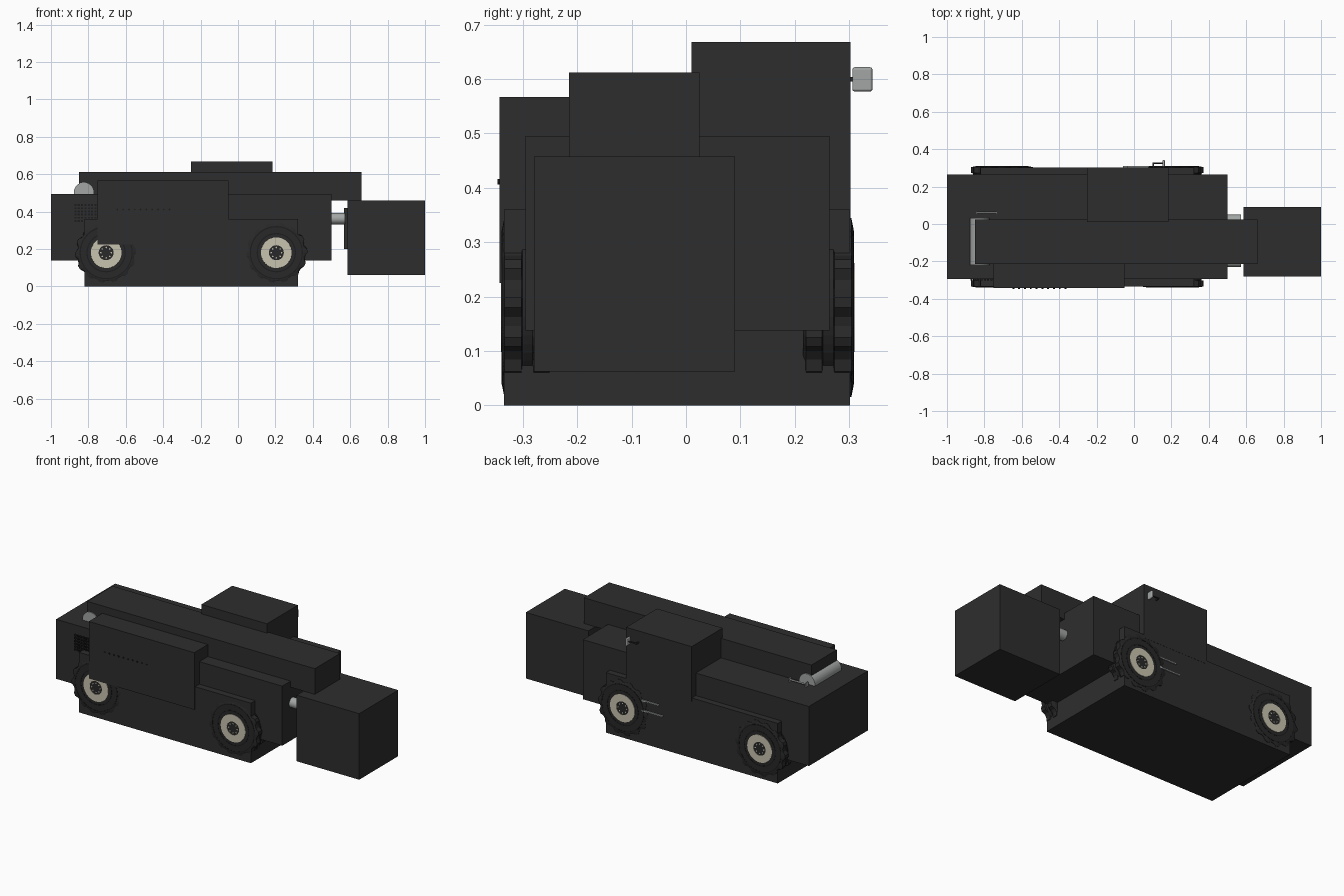
import bpy, bmesh, math
from mathutils import Matrix

if "Cube" in bpy.data.objects:
    bpy.data.objects.remove(bpy.data.objects["Cube"])


def material(name, rgb):
    m = bpy.data.materials.new(name)
    m.diffuse_color = (*rgb, 1)
    m.use_nodes = True
    m.node_tree.nodes["Principled BSDF"].inputs["Base Color"].default_value = m.diffuse_color
    return m


DARK = material("charcoal paint", (0.027, 0.027, 0.027))
TYRE = material("tyre rubber", (0.021, 0.021, 0.021))
BLACK = material("vent black", (0.012, 0.012, 0.013))
BEIGE = material("rim beige", (0.58, 0.55, 0.43))
GREY = material("steel grey", (0.36, 0.38, 0.37))


def finish(name, bm, mat):
    bmesh.ops.recalc_face_normals(bm, faces=bm.faces)
    me = bpy.data.meshes.new(name)
    bm.to_mesh(me)
    bm.free()
    me.materials.append(mat)
    ob = bpy.data.objects.new(name, me)
    bpy.context.collection.objects.link(ob)
    return ob


def box(name, x, y, z, mat=DARK, bevel=0):
    bm = bmesh.new()
    bmesh.ops.create_cube(bm, size=1)
    for v in bm.verts:
        v.co = [(a + b) / 2 + c * (b - a) for c, (a, b) in zip(v.co, (x, y, z))]
    ob = finish(name, bm, mat)
    if bevel:
        mod = ob.modifiers.new("round", 'BEVEL')
        mod.width, mod.segments = bevel, 3
    return ob


def cylinder(name, axis, a, b, u, v, r, mat, sides=32):
    # Runs from a to b along the axis; u, v place it on the other two axes
    bm = bmesh.new()
    bmesh.ops.create_cone(bm, cap_ends=True, segments=sides, radius1=r, radius2=r, depth=b - a)
    mid = (a + b) / 2
    if axis == 'x':
        m = Matrix.Translation((mid, u, v)) @ Matrix.Rotation(math.pi / 2, 4, 'Y')
    else:
        m = Matrix.Translation((u, mid, v)) @ Matrix.Rotation(math.pi / 2, 4, 'X')
    bm.transform(m)
    for f in bm.faces:
        f.smooth = len(f.verts) == 4 and sides > 8
    return finish(name, bm, mat)


def loft(name, rings, cx, cz, mat, closed=False):
    # Each ring is (y, list of radii) around a y axis
    bm = bmesh.new()
    n = len(rings[0][1])
    loops = [[bm.verts.new((cx + r * math.cos(2 * math.pi * i / n), y,
                            cz + r * math.sin(2 * math.pi * i / n)))
              for i, r in enumerate(rs)] for y, rs in rings]
    pairs = list(zip(loops, loops[1:])) + ([(loops[-1], loops[0])] if closed else [])
    for p, q in pairs:
        for i in range(n):
            bm.faces.new((p[i], p[(i + 1) % n], q[(i + 1) % n], q[i]))
    if not closed:
        bm.faces.new(loops[0])
        bm.faces.new(loops[-1])
    return finish(name, bm, mat)


# Body blocks
box("lower_chassis", (-0.82, 0.32), (-0.335, 0.302), (0, 0.36))
box("main_body", (-1, 0.5), (-0.295, 0.264), (0.138, 0.495))
box("engine_housing", (-0.75, -0.05), (-0.343, -0.2), (0.225, 0.567))
box("cabin", (-0.25, 0.185), (0.01, 0.303), (0.34, 0.668))
box("boom", (-0.85, 0.66), (-0.215, 0.025), (0.458, 0.612))

# Bucket and its mount
box("bucket", (0.585, 1), (-0.28, 0.09), (0.062, 0.458))
box("bucket_mount", (0.568, 0.59), (-0.21, 0.025), (0.2, 0.42))
for y in (-0.2, 0.02):
    cylinder("tilt_ram", 'x', 0.49, 0.572, y, 0.362, 0.03, GREY)

# Boom pivot at the rear
cylinder("boom_pivot", 'y', -0.22, 0.032, -0.825, 0.502, 0.053, GREY)
cylinder("pivot_pin", 'x', -0.845, -0.73, 0.06, 0.507, 0.005, GREY, 12)
for x in (-0.845, -0.735):
    box("pin_end", (x, x + 0.006), (0.048, 0.072), (0.493, 0.519), GREY)

# Wheels: lugged tyre, beige rim, dark hub, small bolts
LUGS = 14
for cx in (-0.705, 0.205):
    for side, face in ((-1, 0.338), (1, 0.308)):
        cz, inner = 0.18, face - 0.093
        tread = [0.166 if i % 4 < 2 else 0.153 for i in range(LUGS * 4)]
        tread_mid = [0.157] * len(tread)
        wall = [0.145] * len(tread)
        rings = [(side * inner, wall), (side * (inner + 0.006), tread),
                 (side * (inner + 0.035), tread), (side * (inner + 0.037), tread_mid),
                 (side * (inner + 0.056), tread_mid), (side * (inner + 0.058), tread),
                 (side * (face - 0.004), tread), (side * face, wall)]
        loft("tyre", rings, cx, cz, TYRE)
        for r in (0.142, 0.105):
            loft("tyre_ridge", [(side * (face - 0.002), [r] * 40), (side * (face + 0.001), [r] * 40),
                                (side * (face + 0.001), [r - 0.006] * 40),
                                (side * (face - 0.002), [r - 0.006] * 40)], cx, cz, BLACK, True)
        loft("rim", [(side * (face - 0.006), [0.083] * 40), (side * (face + 0.002), [0.082] * 40),
                     (side * (face + 0.002), [0.04] * 40), (side * (face - 0.006), [0.04] * 40)],
             cx, cz, BEIGE, True)
        for i in range(8):
            a = 2 * math.pi * i / 8
            ends = sorted((side * (face - 0.003), side * (face + 0.002)))
            cylinder("hub_bolt", 'y', *ends, cx + 0.028 * math.cos(a),
                     cz + 0.028 * math.sin(a), 0.0045, BEIGE, 6)

# Side vent grille on the rear flank
for i in range(7):
    for j in range(6):
        x, z = -0.875 + i * 0.018, 0.345 + j * 0.017
        box("vent_hole", (x, x + 0.011), (-0.302, -0.29), (z, z + 0.01), BLACK)

# Row of rivets on the engine housing
for i in range(10):
    cylinder("rivet", 'y', -0.347, -0.34, -0.645 + i * 0.031, 0.411, 0.005, BLACK, 8)

# Cabin steps and wing mirror
for x, z in ((-0.035, 0.26), (-0.06, 0.2)):
    box("step_bar", (x, 0.08), (0.3, 0.309), (z - 0.004, z + 0.004), GREY)
box("mirror", (0.153, 0.165), (0.306, 0.343), (0.577, 0.622), GREY, 0.005)
cylinder("mirror_arm", 'x', 0.1, 0.155, 0.325, 0.6, 0.004, DARK, 8)
box("mirror_bracket", (0.1, 0.107), (0.3, 0.329), (0.596, 0.604))
